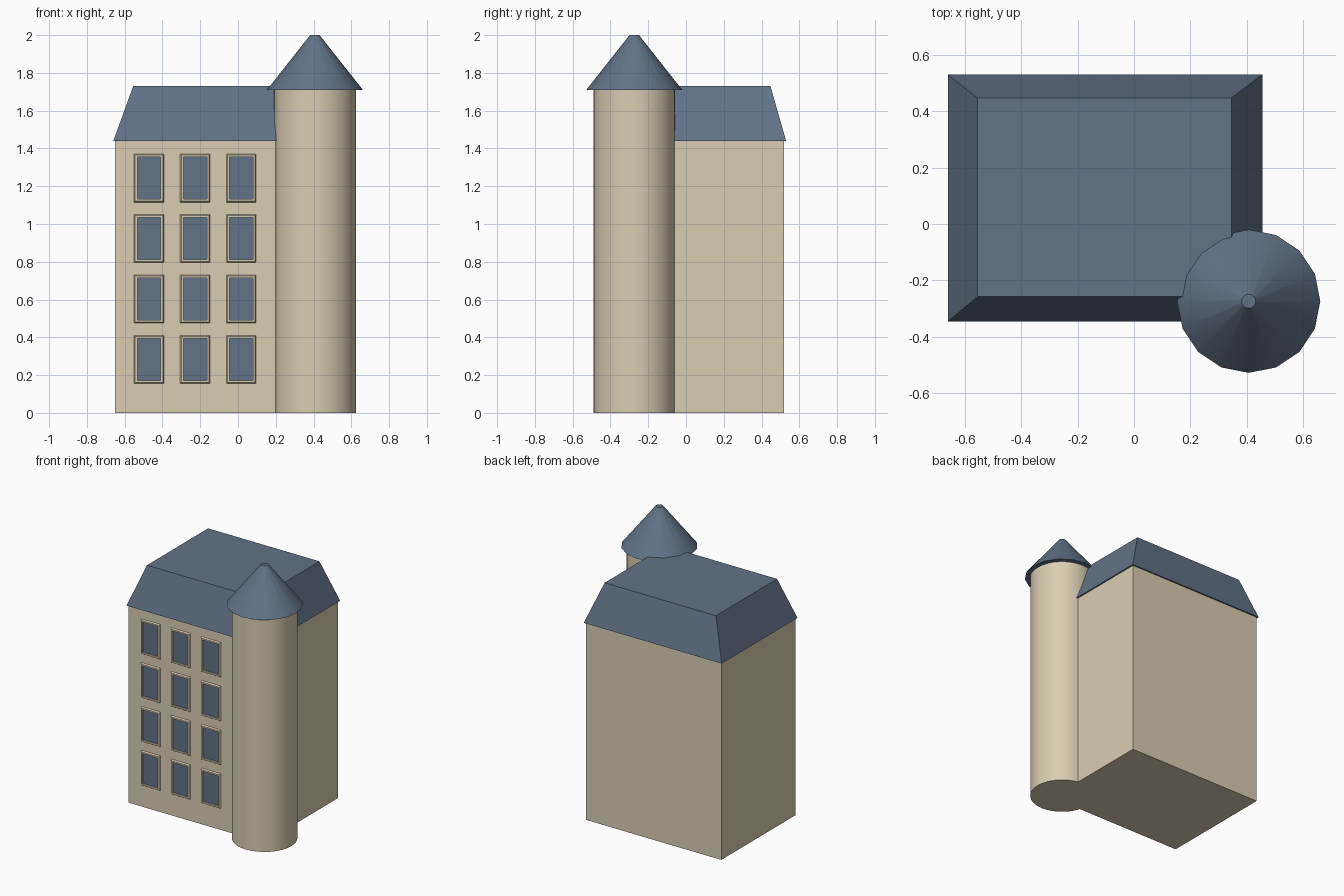
import bpy
import bmesh
import math

if "Cube" in bpy.data.objects:
    bpy.data.objects.remove(bpy.data.objects["Cube"], do_unlink=True)


def material(name, rgb):
    m = bpy.data.materials.new(name)
    m.use_nodes = True
    color = (*rgb, 1.0)
    m.diffuse_color = color
    m.node_tree.nodes["Principled BSDF"].inputs["Base Color"].default_value = color
    return m


STONE = material("sandstone", (0.70, 0.61, 0.45))
SLATE = material("blue_slate", (0.12, 0.17, 0.24))


def finish(name, bm, mats, smooth=False):
    bmesh.ops.recalc_face_normals(bm, faces=bm.faces)
    mesh = bpy.data.meshes.new(name)
    bm.to_mesh(mesh)
    bm.free()
    obj = bpy.data.objects.new(name, mesh)
    bpy.context.collection.objects.link(obj)
    for m in mats:
        mesh.materials.append(m)
    if smooth:
        bpy.ops.object.select_all(action="DESELECT")
        obj.select_set(True)
        bpy.context.view_layer.objects.active = obj
        bpy.ops.object.shade_smooth_by_angle(angle=math.radians(40))
    return obj


def rect(x0, x1, y0, y1, z):
    return [(x0, y0, z), (x1, y0, z), (x1, y1, z), (x0, y1, z)]


def loft(name, rings, mat):
    """Closed solid skinned through matching rings of points."""
    bm = bmesh.new()
    loops = [[bm.verts.new(p) for p in ring] for ring in rings]
    n = len(loops[0])
    for a, b in zip(loops, loops[1:]):
        for i in range(n):
            j = (i + 1) % n
            bm.faces.new((a[i], a[j], b[j], b[i]))
    bm.faces.new(loops[0])
    bm.faces.new(loops[-1])
    return finish(name, bm, [mat])


def cone(name, r0, r1, z0, z1, sides, mat):
    bm = bmesh.new()
    bmesh.ops.create_cone(bm, cap_ends=True, segments=sides,
                          radius1=r0, radius2=r1, depth=z1 - z0)
    bmesh.ops.translate(bm, verts=bm.verts, vec=(0.407, -0.274, (z0 + z1) / 2))
    return finish(name, bm, [mat], smooth=True)


# Main block and its truncated hip roof
EAVES = 1.44
WALL = -0.335
loft("main_walls", [rect(-0.65, 0.445, WALL, 0.52, z) for z in (0, EAVES)], STONE)
loft("main_roof", [rect(-0.66, 0.455, -0.345, 0.53, EAVES),
                   rect(-0.555, 0.345, -0.258, 0.447, 1.73)], SLATE)

# Corner tower
cone("tower_wall", 0.217, 0.217, 0, 1.71, 32, STONE)
cone("tower_roof", 0.254, 0.025, 1.71, 2.0, 16, SLATE)


# Windows: raised bevelled frame around a sunken pane
def window(name, cx, cz):
    steps = [(0.079, 0.128, 0.0), (0.073, 0.122, 0.010),
             (0.062, 0.111, 0.010), (0.062, 0.111, 0.002)]
    bm = bmesh.new()
    loops = []
    for hw, hh, out in steps:
        loops.append([bm.verts.new((cx + sx * hw, WALL - out, cz + sz * hh))
                      for sx, sz in ((-1, -1), (1, -1), (1, 1), (-1, 1))])
    for a, b in zip(loops, loops[1:]):
        for i in range(4):
            j = (i + 1) % 4
            bm.faces.new((a[i], a[j], b[j], b[i]))
    pane = bm.faces.new(loops[-1])
    pane.material_index = 1
    bm.faces.new(loops[0][::-1])
    finish(name, bm, [STONE, SLATE])


for row in range(4):
    for col in range(3):
        window(f"window_{row + 1}_{col + 1}", -0.471 + 0.244 * col, 0.283 + 0.32 * row)
